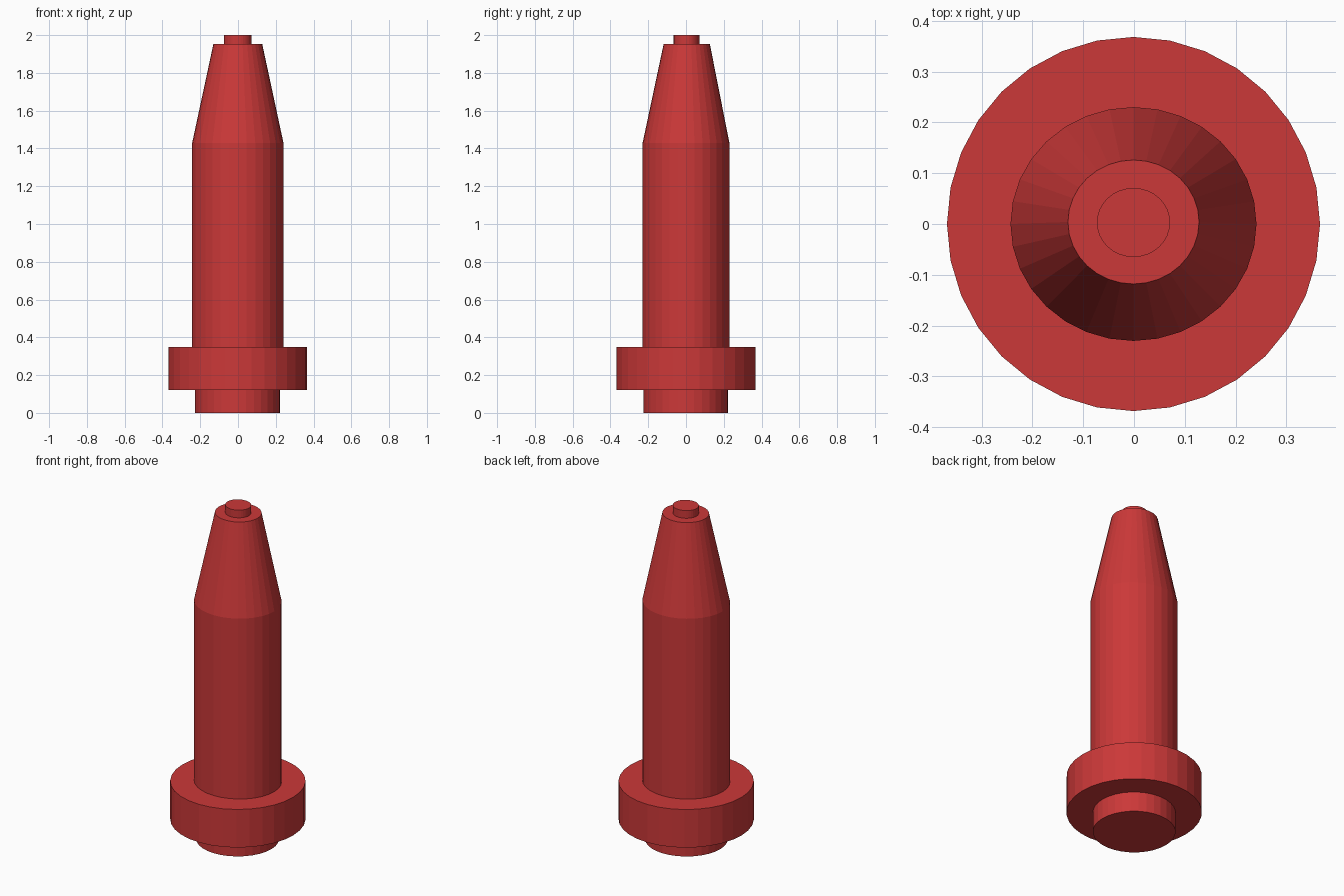
import bpy, bmesh
from math import cos, sin, pi

if "Cube" in bpy.data.objects:
    bpy.data.objects.remove(bpy.data.objects["Cube"])

SIDES = 32

red = bpy.data.materials.new("red")
red.diffuse_color = (0.6, 0.04, 0.04, 1)
red.use_nodes = True
red.node_tree.nodes["Principled BSDF"].inputs["Base Color"].default_value = red.diffuse_color


def turned_part(name, rings):
    """Flat-shaded capped solid from elliptical rings (z, rx, ry, cx, cy)."""
    bm = bmesh.new()
    loops = []
    for z, rx, ry, cx, cy in rings:
        loops.append([bm.verts.new((cx + rx * cos(2 * pi * i / SIDES),
                                    cy + ry * sin(2 * pi * i / SIDES), z))
                      for i in range(SIDES)])
    for low, high in zip(loops, loops[1:]):
        for i in range(SIDES):
            j = (i + 1) % SIDES
            bm.faces.new((low[i], low[j], high[j], high[i]))
    bm.faces.new(loops[0][::-1])
    bm.faces.new(loops[-1])
    mesh = bpy.data.meshes.new(name)
    bm.to_mesh(mesh)
    bm.free()
    mesh.materials.append(red)
    obj = bpy.data.objects.new(name, mesh)
    bpy.context.collection.objects.link(obj)
    return obj


# Short foot under the flange
turned_part("foot", [(0, 0.225, 0.224, -0.002, -0.001),
                     (0.12, 0.225, 0.224, -0.002, -0.001)])

# Wide collar
turned_part("collar", [(0.12, 0.367, 0.368, -0.001, 0),
                       (0.348, 0.367, 0.368, -0.001, 0)])

# Slightly oval barrel with its tapered nose
turned_part("barrel", [(0.348, 0.242, 0.23, -0.001, 0),
                       (1.428, 0.242, 0.23, -0.001, 0),
                       (1.954, 0.129, 0.122, -0.001, 0.004)])

# Small stud on the nose
turned_part("tip", [(1.954, 0.072, 0.068, -0.001, 0.003),
                    (2.0, 0.072, 0.068, -0.001, 0.003)])
